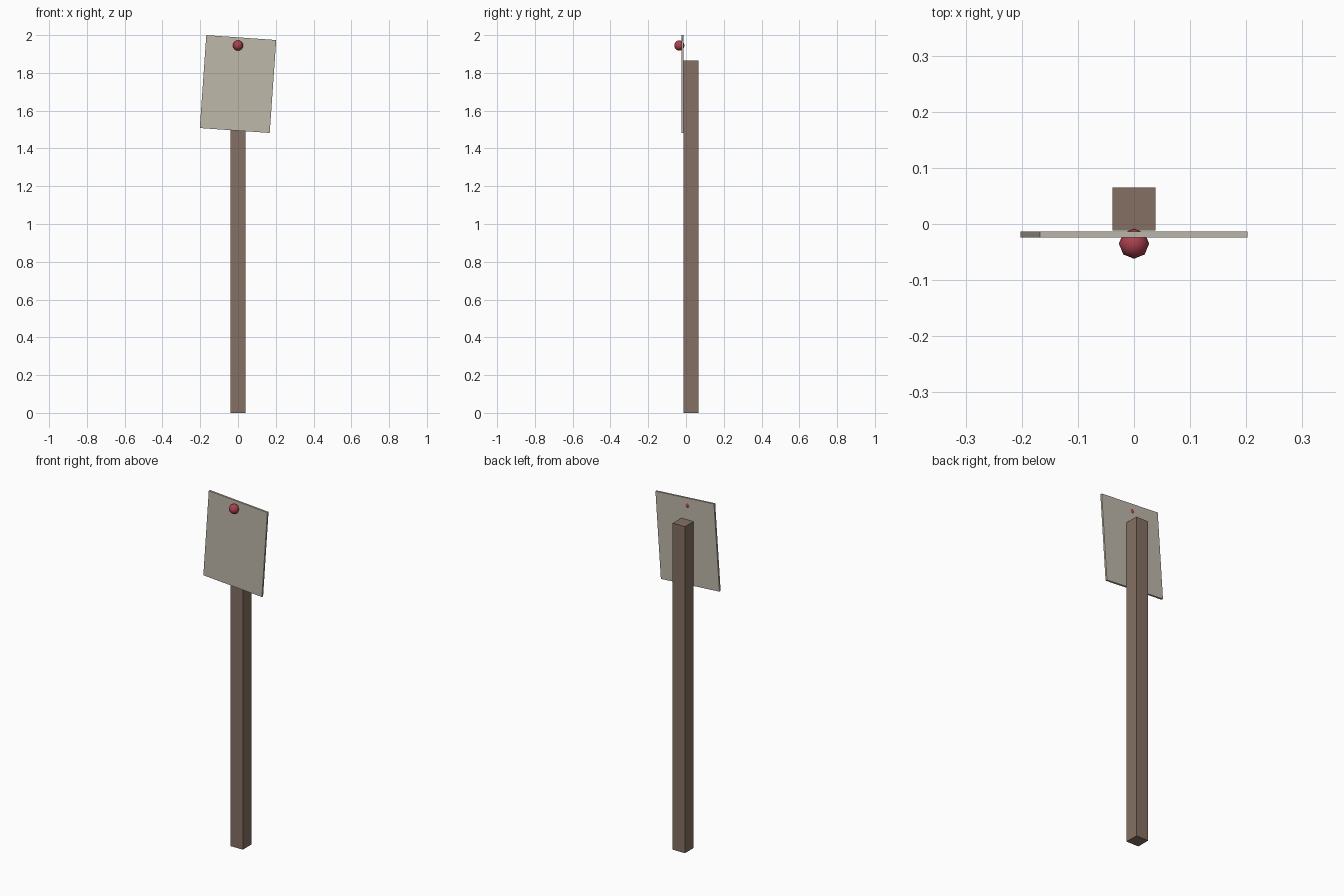
import bpy, math

if "Cube" in bpy.data.objects:
    bpy.data.objects.remove(bpy.data.objects["Cube"])


def material(name, srgb):
    m = bpy.data.materials.new(name)
    lin = [((c / 255 + 0.055) / 1.055) ** 2.4 for c in srgb]
    m.diffuse_color = (*lin, 1)
    m.use_nodes = True
    m.node_tree.nodes["Principled BSDF"].inputs["Base Color"].default_value = m.diffuse_color
    return m


def box(name, size, loc, mat, tilt=0):
    bpy.ops.mesh.primitive_cube_add(size=1, location=loc, rotation=(0, math.radians(tilt), 0))
    o = bpy.context.object
    o.name = name
    o.scale = size
    o.data.materials.append(mat)
    return o


wood = material("brown wood", (133, 112, 99))
paper = material("pale grey board", (190, 184, 170))
red = material("red pin", (170, 65, 78))

# square post
box("post", (0.077, 0.077, 1.865), (0, 0.0265, 0.9325), wood)

# notice board, hung slightly crooked on the front of the post
box("notice_board", (0.371, 0.011, 0.493), (0, -0.0185, 1.741), paper, 4)

# round pin head poking through the board
bpy.ops.mesh.primitive_uv_sphere_add(segments=8, ring_count=8, radius=0.027,
                                     location=(0, -0.035, 1.945))
pin = bpy.context.object
pin.name = "pin_head"
pin.data.materials.append(red)
bpy.ops.object.shade_smooth()
